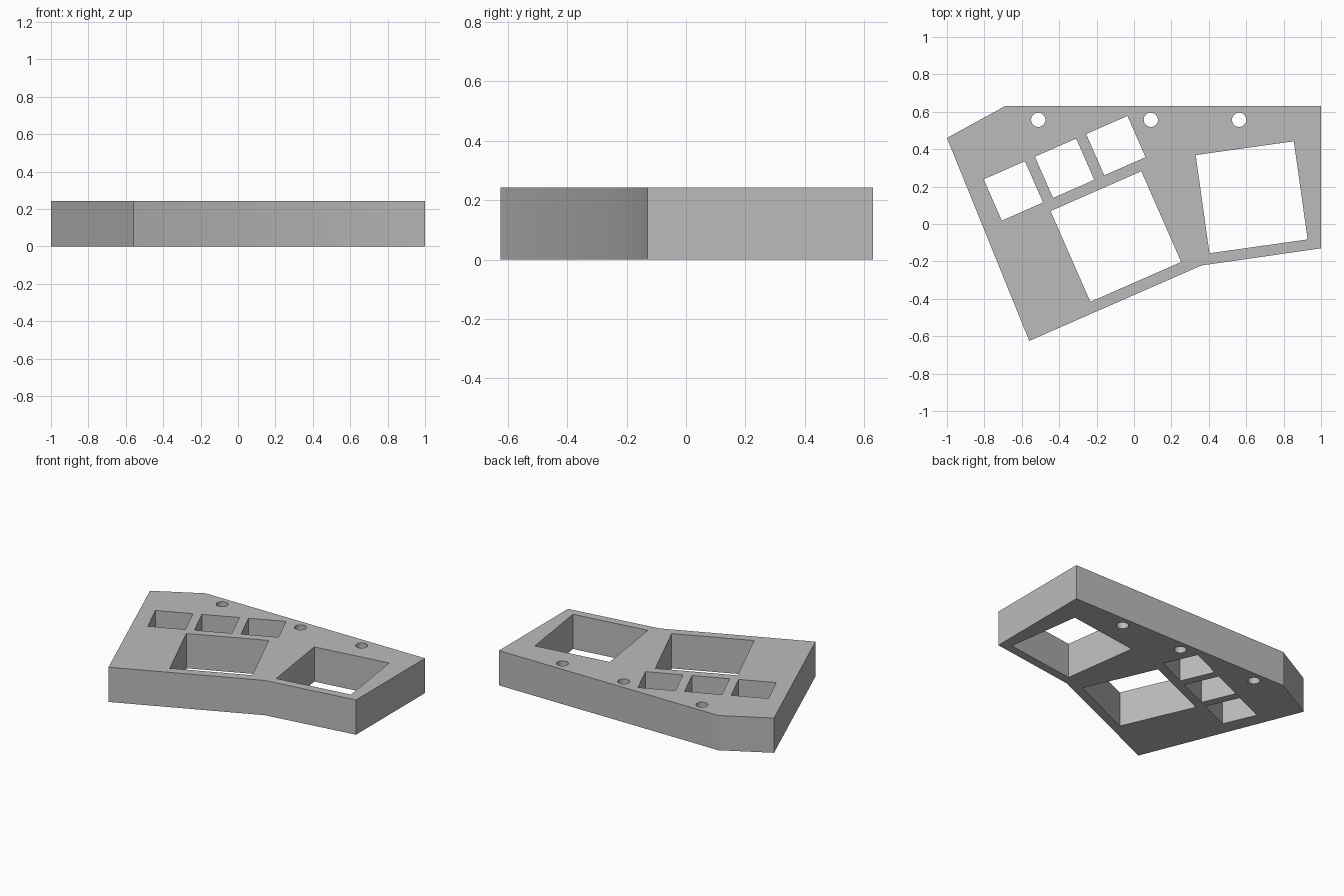
import bpy
import bmesh
import math
from mathutils import Matrix

cube = bpy.data.objects.get("Cube")
if cube:
    bpy.data.objects.remove(cube, do_unlink=True)

HEIGHT = 0.242
OUTLINE = [(-1, 0.46), (-0.56, -0.625), (0.36, -0.222), (1, -0.13), (1, 0.63), (-0.69, 0.63)]
# Square openings: centre x, centre y, side, turn in degrees
WINDOWS = [(0.629, 0.143, 0.53, 8), (-0.097, -0.067, 0.53, 23.7),
           (-0.645, 0.177, 0.241, 23.7), (-0.371, 0.298, 0.241, 23.7), (-0.097, 0.419, 0.241, 23.7)]
HOLE_XS = [-0.512, 0.09, 0.562]
HOLE_Y, HOLE_RADIUS = 0.557, 0.038

grey = bpy.data.materials.new("plain_grey")
grey.use_nodes = True
colour = (0.5, 0.5, 0.5, 1)
grey.diffuse_color = colour
grey.node_tree.nodes["Principled BSDF"].inputs["Base Color"].default_value = colour


def make_object(name, bm):
    bmesh.ops.recalc_face_normals(bm, faces=bm.faces)
    mesh = bpy.data.meshes.new(name)
    bm.to_mesh(mesh)
    bm.free()
    mesh.materials.append(grey)
    obj = bpy.data.objects.new(name, mesh)
    bpy.context.collection.objects.link(obj)
    return obj


# Extruded plate
bm = bmesh.new()
base = bm.faces.new([bm.verts.new((x, y, 0)) for x, y in OUTLINE])
walls = bmesh.ops.extrude_face_region(bm, geom=[base], use_keep_orig=True)
top = [v for v in walls["geom"] if isinstance(v, bmesh.types.BMVert)]
bmesh.ops.translate(bm, verts=top, vec=(0, 0, HEIGHT))
plate = make_object("mounting_plate", bm)

# All openings together in one cutter
bm = bmesh.new()
for x, y, side, turn in WINDOWS:
    place = Matrix.Translation((x, y, HEIGHT / 2)) @ Matrix.Rotation(math.radians(turn), 4, "Z")
    bmesh.ops.create_cube(bm, size=1, matrix=place @ Matrix.Diagonal((side, side, 1, 1)))
for x in HOLE_XS:
    bmesh.ops.create_cone(bm, cap_ends=True, segments=32, radius1=HOLE_RADIUS, radius2=HOLE_RADIUS,
                          depth=1, matrix=Matrix.Translation((x, HOLE_Y, HEIGHT / 2)))
cutter = make_object("opening_cutter", bm)
cutter.hide_render = True

# Cut the openings through the plate
cut = plate.modifiers.new("openings", "BOOLEAN")
cut.operation = "DIFFERENCE"
cut.solver = "EXACT"
cut.object = cutter
bpy.ops.object.select_all(action="DESELECT")
plate.select_set(True)
bpy.context.view_layer.objects.active = plate
bpy.ops.object.modifier_apply(modifier=cut.name)
bpy.data.objects.remove(cutter, do_unlink=True)

# Soften the shallow front bend and round holes, keep the other edges sharp
bpy.ops.object.shade_smooth_by_angle(angle=math.radians(25))
